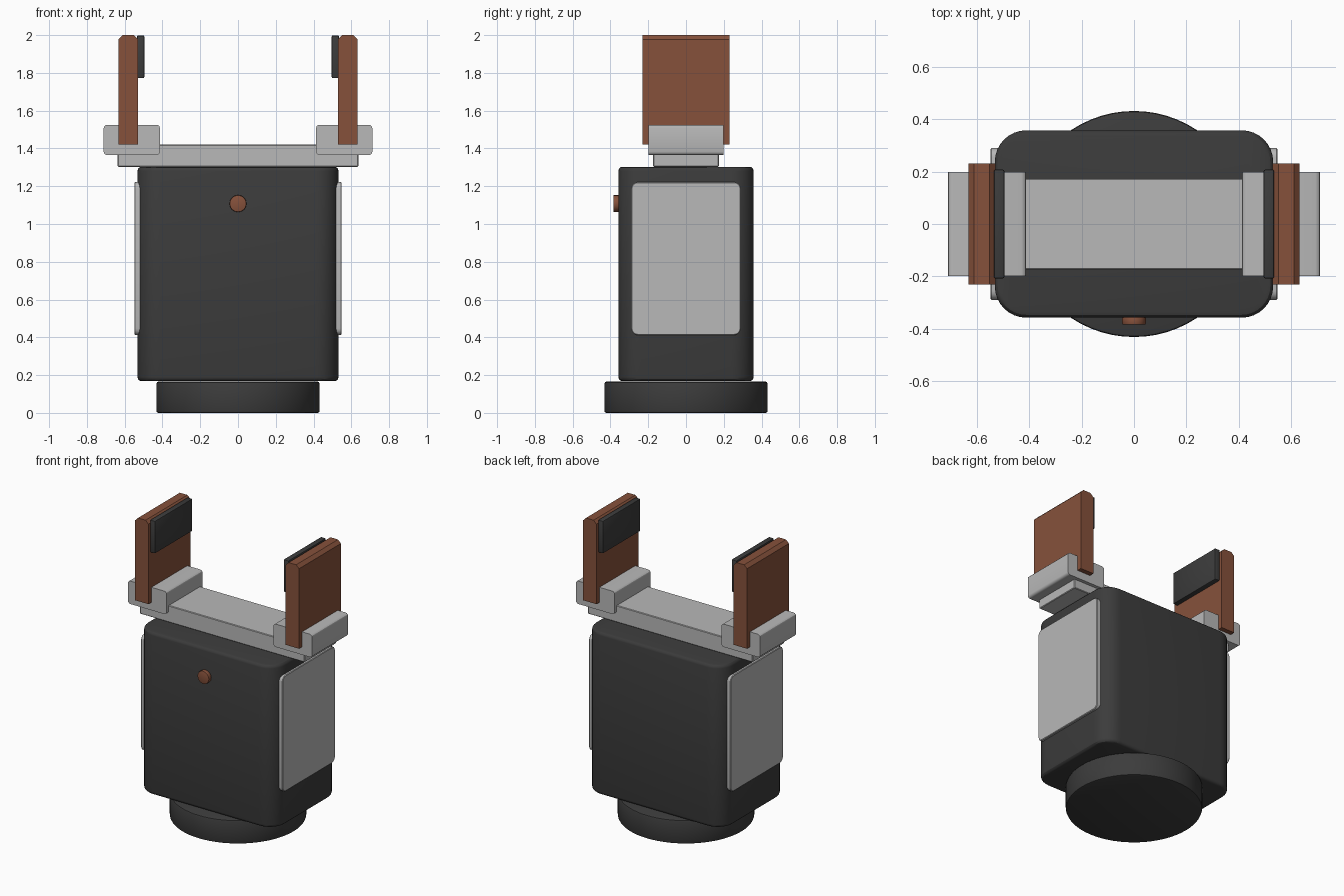
import bpy, bmesh, math

if "Cube" in bpy.data.objects:
    bpy.data.objects.remove(bpy.data.objects["Cube"])


def material(name, rgb):
    m = bpy.data.materials.new(name)
    m.diffuse_color = (*rgb, 1)
    m.use_nodes = True
    m.node_tree.nodes["Principled BSDF"].inputs["Base Color"].default_value = m.diffuse_color
    return m


DARK = material("charcoal", (0.045, 0.045, 0.045))
GREY = material("light grey", (0.48, 0.48, 0.48))
BROWN = material("copper brown", (0.24, 0.083, 0.044))


def finish(bm, name, mat):
    me = bpy.data.meshes.new(name)
    bm.to_mesh(me)
    bm.free()
    me.materials.append(mat)
    ob = bpy.data.objects.new(name, me)
    bpy.context.collection.objects.link(ob)
    bpy.ops.object.select_all(action='DESELECT')
    bpy.context.view_layer.objects.active = ob
    ob.select_set(True)
    bpy.ops.object.shade_smooth_by_angle(angle=math.radians(30))
    return ob


def bevel(bm, edges, width, segments):
    bmesh.ops.bevel(bm, geom=edges, offset=width, segments=segments,
                    profile=0.5, affect='EDGES', clamp_overlap=True)


def box(name, mat, x, y, z, axis=None, radius=0.0, seg=4, edge=0.0, edge_seg=2):
    """Box from ranges; edges along one axis are rounded, then the rims."""
    bm = bmesh.new()
    bmesh.ops.create_cube(bm, size=1)
    for v in bm.verts:
        for i, (lo, hi) in enumerate((x, y, z)):
            v.co[i] = lo if v.co[i] < 0 else hi
    if axis is not None:
        def along(e):
            d = (e.verts[0].co - e.verts[1].co).normalized()
            return abs(d[axis]) > 0.99
        bevel(bm, [e for e in bm.edges if along(e)], radius, seg)
        if edge:
            bevel(bm, [e for e in bm.edges if not along(e)], edge, edge_seg)
    elif edge:
        bevel(bm, list(bm.edges), edge, edge_seg)
    return finish(bm, name, mat)


def disc(name, mat, r, depth, sides, rim, place):
    bm = bmesh.new()
    bmesh.ops.create_cone(bm, cap_ends=True, segments=sides,
                          radius1=r, radius2=r, depth=depth)
    bevel(bm, [e for e in bm.edges if abs(e.verts[0].co.z - e.verts[1].co.z) < 1e-5],
          rim, 2)
    ob = finish(bm, name, mat)
    ob.location, ob.rotation_euler = place
    return ob


# Round mounting base and rounded body
disc("mounting_base", DARK, 0.432, 0.165, 64, 0.01, ((0, 0, 0.0825), (0, 0, 0)))
box("body", DARK, (-0.532, 0.532), (-0.358, 0.358), (0.168, 1.303),
    axis=2, radius=0.12, seg=8, edge=0.022, edge_seg=3)

# Front status button
disc("front_button", BROWN, 0.045, 0.03, 16, 0.004,
     ((0, -0.37, 1.108), (math.pi / 2, 0, 0)))

# Guide rail across the top
box("guide_rail", GREY, (-0.637, 0.637), (-0.174, 0.174), (1.303, 1.42), edge=0.004, edge_seg=1)


def xr(side, a, b):
    return tuple(sorted((side * a, side * b)))


for side, label in ((-1, "left"), (1, "right")):
    # Side cover plate
    box(label + "_side_panel", GREY, xr(side, 0.51, 0.548), (-0.29, 0.29), (0.412, 1.222),
        axis=0, radius=0.035, seg=4, edge=0.004, edge_seg=1)
    # Sliding carriage
    box(label + "_carriage", GREY, xr(side, 0.413, 0.711), (-0.198, 0.198), (1.365, 1.525),
        axis=1, radius=0.018, seg=3)
    # Finger with chamfered top
    ob = box(label + "_finger", BROWN, xr(side, 0.53, 0.633), (-0.231, 0.231), (1.42, 2.0))
    bm = bmesh.new()
    bm.from_mesh(ob.data)
    bevel(bm, [e for e in bm.edges
               if min(v.co.z for v in e.verts) > 1.9
               and abs(e.verts[0].co.y - e.verts[1].co.y) > 0.1], 0.022, 1)
    for f in bm.faces:
        f.smooth = False
    bm.to_mesh(ob.data)
    bm.free()
    # Rubber grip pad on the inner face
    box(label + "_grip_pad", DARK, xr(side, 0.496, 0.535), (-0.208, 0.208), (1.772, 1.998),
        edge=0.006, edge_seg=2)
